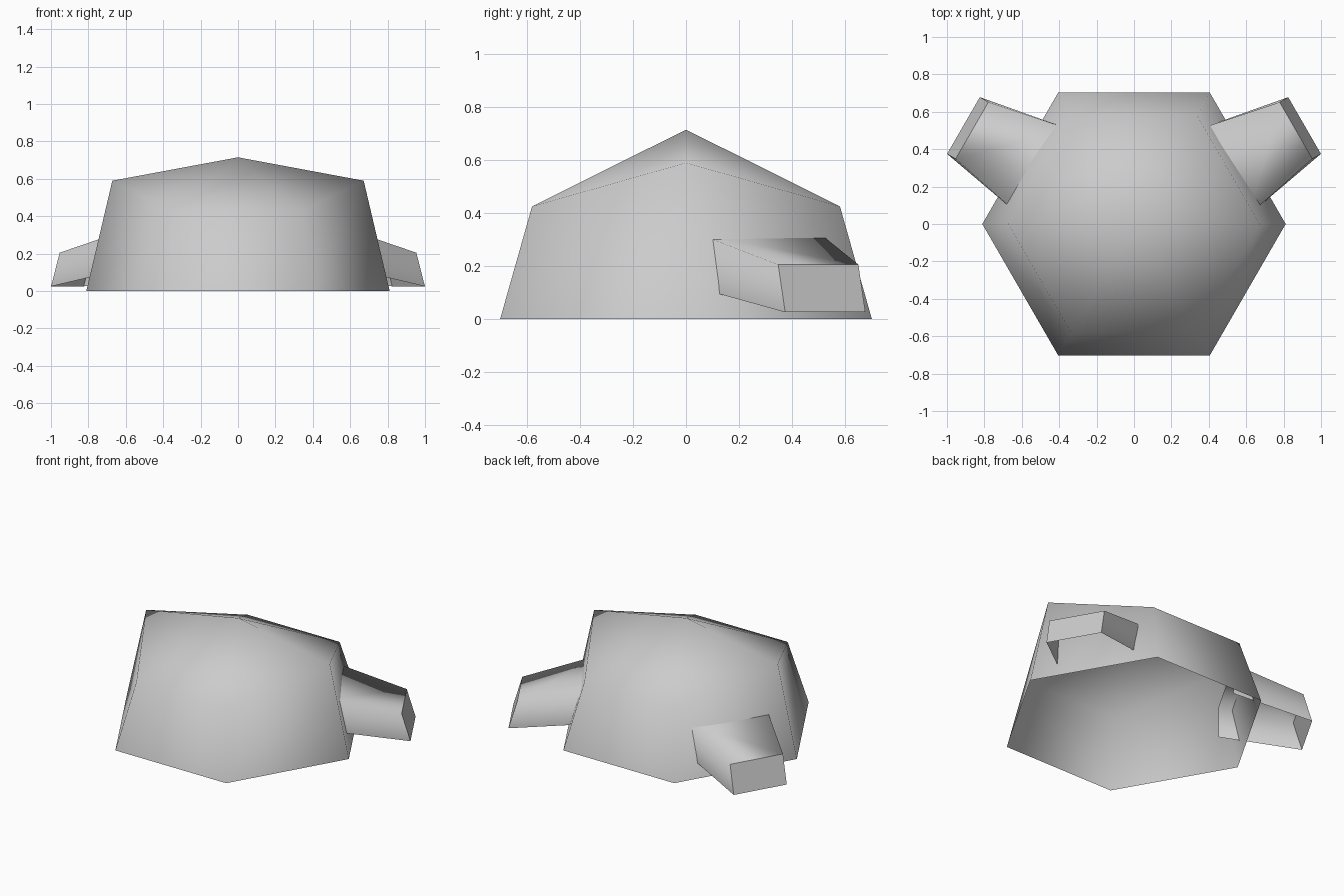
import bpy
from math import cos, sin, pi

if "Cube" in bpy.data.objects:
    bpy.data.objects.remove(bpy.data.objects["Cube"])


def make_mesh(name, verts, faces, sharp=()):
    mesh = bpy.data.meshes.new(name)
    mesh.from_pydata(verts, [], faces)
    mesh.update()
    for p in mesh.polygons:
        p.use_smooth = True
    for e in mesh.edges:
        if set(e.vertices) <= set(sharp):
            e.use_edge_sharp = True
    obj = bpy.data.objects.new(name, mesh)
    bpy.context.collection.objects.link(obj)
    return obj


# Hexagonal hull: open bottom, tapered walls, low roof folded over the x axis
base, top = [], []
for i in range(6):
    a = i * pi / 3
    base.append((0.811 * cos(a), 0.811 * sin(a), 0))
    z = 0.59 if i % 3 == 0 else 0.425
    top.append((0.672 * cos(a), 0.672 * sin(a), z))
walls = [(i, (i + 1) % 6, (i + 1) % 6 + 6, i + 6) for i in range(6)]
roof = [(i + 6, (i + 1) % 6 + 6, 12) for i in range(6)]
make_mesh("hull", base + top + [(0, 0, 0.715)], walls + roof)

# Side vents: tapered hoods, open underneath and at the inner end
# profile: distance from the centre, half width, height
profile = [(0.56, 0.265, 0.115), (0.56, 0.265, 0.32),
           (1.0, 0.175, 0.205), (1.053, 0.175, 0.025)]
for name, side in (("right_vent", 1), ("left_vent", -1)):
    verts = []
    for s in (-1, 1):
        for d, w, z in profile:
            x = d * cos(pi / 6) - s * w * sin(pi / 6)
            y = d * sin(pi / 6) + s * w * cos(pi / 6)
            verts.append((side * x, y, z))
    faces = [(0, 3, 2, 1), (4, 5, 6, 7), (1, 2, 6, 5), (2, 3, 7, 6)]
    if side == 1:
        faces[0] = (0, 3, 2, 1)
    else:
        faces = [tuple(reversed(f)) for f in faces]
    # orient every face away from the hood's middle
    mid = [sum(v[k] for v in verts) / 8 for k in range(3)]
    obj = make_mesh(name, verts, faces, sharp=(2, 3, 6, 7))
    for p in obj.data.polygons:
        if sum(p.normal[k] * (p.center[k] - mid[k]) for k in range(3)) < 0:
            p.flip()
    obj.data.update()
